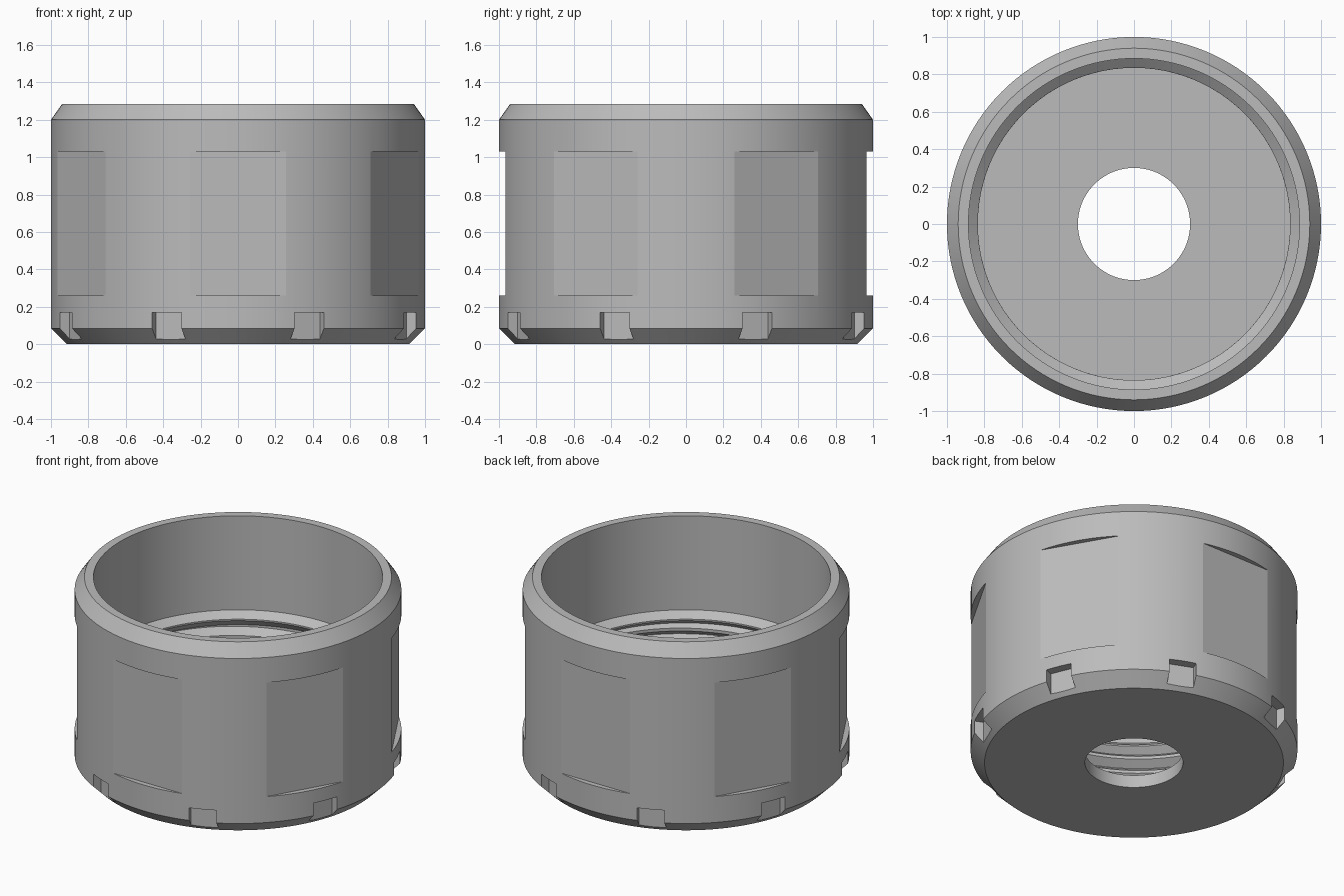
import bpy, bmesh, math
from mathutils import Matrix, Vector

cube = bpy.data.objects.get("Cube")
if cube:
    bpy.data.objects.remove(cube, do_unlink=True)

steel = bpy.data.materials.new("grey steel")
steel.use_nodes = True
grey = (0.5, 0.5, 0.5, 1)
steel.diffuse_color = grey
steel.node_tree.nodes["Principled BSDF"].inputs["Base Color"].default_value = grey


def add_object(name, bm):
    mesh = bpy.data.meshes.new(name)
    bm.to_mesh(mesh)
    bm.free()
    mesh.materials.append(steel)
    obj = bpy.data.objects.new(name, mesh)
    bpy.context.collection.objects.link(obj)
    return obj


def select_only(obj):
    bpy.ops.object.select_all(action='DESELECT')
    obj.select_set(True)
    bpy.context.view_layer.objects.active = obj


def sweep(profile, closed, turns=1, pitch=0.0, steps=128):
    """Turn an (r, z) profile around z, climbing by pitch each turn."""
    bm = bmesh.new()
    verts = [bm.verts.new((r, 0, z)) for r, z in profile]
    pairs = list(zip(verts, verts[1:]))
    if closed:
        pairs.append((verts[-1], verts[0]))
    edges = [bm.edges.new(p) for p in pairs]
    bmesh.ops.spin(bm, geom=verts + edges, axis=(0, 0, 1), cent=(0, 0, 0),
                   dvec=(0, 0, pitch / steps), angle=2 * math.pi * turns,
                   steps=steps * turns)
    if closed:
        bmesh.ops.remove_doubles(bm, verts=bm.verts[:], dist=0.0005)
    bmesh.ops.recalc_face_normals(bm, faces=bm.faces[:])
    return bm


def add_box(bm, angle, inner, width, low, high):
    """Box standing outside a plane at distance inner, facing angle."""
    depth = 0.3
    place = (Matrix.Rotation(angle, 4, 'Z')
             @ Matrix.Translation((inner + depth / 2, 0, (low + high) / 2))
             @ Matrix.Diagonal((depth, width, high - low, 1)))
    bmesh.ops.create_cube(bm, size=1, matrix=place)


# Cup: chamfered outside, floor with a hole, threaded seat collar inside
body = add_object("cap_body", sweep([
    (0.3, 0), (0.915, 0), (1, 0.085), (1, 1.2), (0.94, 1.285), (0.885, 1.285),
    (0.885, 0.65), (0.835, 0.61), (0.835, 0.6), (0.885, 0.55),
    (0.885, 0.085), (0.3, 0.085)], True))

# Six wrench flats and eight base notches
bm = bmesh.new()
for i in range(6):
    add_box(bm, math.radians(60 * i - 90), 0.966, 0.6, 0.26, 1.03)
for i in range(8):
    add_box(bm, math.radians(45 * i + 22.5), 0.94, 0.17, -0.1, 0.17)
cutter = add_object("flat_and_notch_cutter", bm)
cutter.hide_render = True
cut = body.modifiers.new("cuts", 'BOOLEAN')
cut.operation = 'DIFFERENCE'
cut.solver = 'EXACT'
cut.object = cutter
select_only(body)
bpy.ops.object.modifier_apply(modifier=cut.name)
bpy.data.objects.remove(cutter, do_unlink=True)

# Internal helical thread
bm = sweep([(0.887, 0.005), (0.835, 0.045), (0.835, 0.065), (0.887, 0.105)],
           False, turns=5, pitch=0.1, steps=96)
bm.faces.ensure_lookup_table()
face = bm.faces[0]
centre = face.calc_center_median()
if face.normal.dot(Vector((centre.x, centre.y, 0))) > 0:
    bmesh.ops.reverse_faces(bm, faces=bm.faces[:])
thread = add_object("inner_thread", bm)

for obj in (body, thread):
    select_only(obj)
    bpy.ops.object.shade_smooth_by_angle(angle=math.radians(10))
